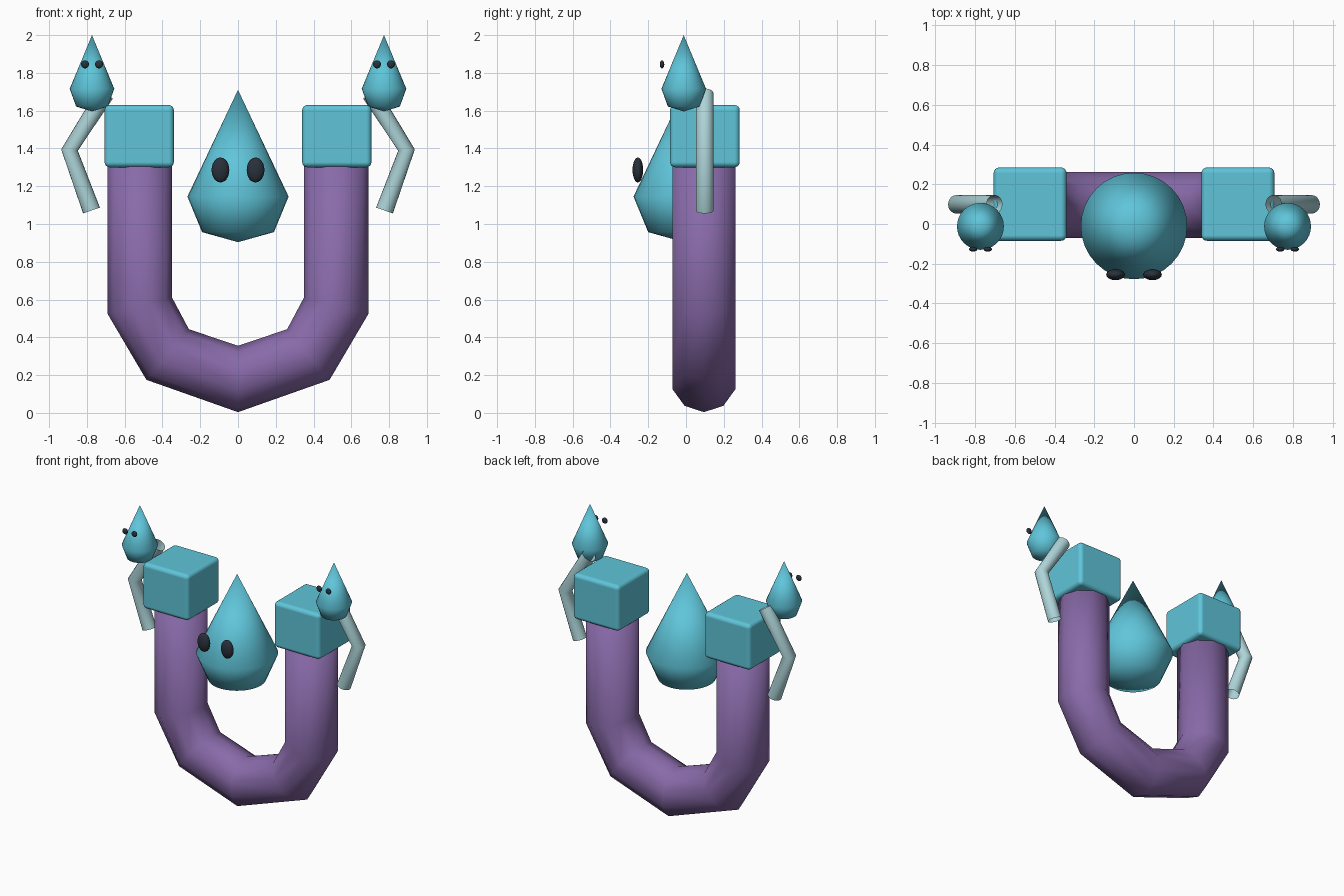
import bpy, bmesh, math
from mathutils import Vector

if "Cube" in bpy.data.objects:
    bpy.data.objects.remove(bpy.data.objects["Cube"])


def material(name, rgb):
    m = bpy.data.materials.new(name)
    m.diffuse_color = (*rgb, 1)
    m.use_nodes = True
    m.node_tree.nodes["Principled BSDF"].inputs["Base Color"].default_value = m.diffuse_color
    return m


TEAL = material("teal", (0.115, 0.56, 0.70))
PURPLE = material("purple", (0.25, 0.145, 0.40))
PALE = material("pale_teal", (0.42, 0.66, 0.69))
DARK = material("dark_slate", (0.022, 0.03, 0.042))


def finish(name, bm, mat, loc=(0, 0, 0)):
    bmesh.ops.recalc_face_normals(bm, faces=bm.faces[:])
    for f in bm.faces:
        f.smooth = True
    me = bpy.data.meshes.new(name)
    bm.to_mesh(me)
    bm.free()
    me.materials.append(mat)
    ob = bpy.data.objects.new(name, me)
    ob.location = loc
    bpy.context.collection.objects.link(ob)
    return ob


def loft(rings, cap=False):
    """Skin a list of vertex rings; a ring of one point closes to a tip."""
    bm = bmesh.new()
    loops = [[bm.verts.new(p) for p in r] for r in rings]
    for a, b in zip(loops, loops[1:]):
        n = max(len(a), len(b))
        for i in range(n):
            j = (i + 1) % n
            if len(a) == 1:
                bm.faces.new((a[0], b[i], b[j]))
            elif len(b) == 1:
                bm.faces.new((a[i], a[j], b[0]))
            else:
                bm.faces.new((a[i], a[j], b[j], b[i]))
    if cap:
        bm.faces.new(loops[0])
        bm.faces.new(loops[-1])
    return bm


def mitre_ring(outer, inner, y, ry, n):
    """Elliptical ring spanning two (x, z) outline points."""
    o, i = Vector(outer), Vector(inner)
    c, h = (o + i) / 2, (o - i) / 2
    ring = []
    for k in range(n):
        a = math.tau * k / n
        p = c + h * math.cos(a)
        ring.append((p.x, y + ry * math.sin(a), p.y))
    return ring


def drop(name, loc, profile):
    rings = []
    for r, z in profile:
        if r == 0:
            rings.append([(0, 0, z)])
        else:
            rings.append([(r * math.cos(math.tau * k / 32),
                           r * math.sin(math.tau * k / 32), z) for k in range(32)])
    return finish(name, loft(rings), TEAL, loc)


def eye(name, loc, size):
    bm = bmesh.new()
    bmesh.ops.create_uvsphere(bm, u_segments=20, v_segments=12, radius=1)
    bmesh.ops.scale(bm, vec=size, verts=bm.verts[:])
    return finish(name, bm, DARK, loc)


# U-shaped body: paired outer / inner outline points, mirrored
half = [((-0.691, 1.40), (-0.349, 1.40)), ((-0.691, 0.525), (-0.349, 0.61)),
        ((-0.485, 0.175), (-0.26, 0.443))]
full = half + [((0, 0.004), (0, 0.355))]
full += [((-o[0], o[1]), (-i[0], i[1])) for o, i in reversed(half)]
finish("u_body", loft([mitre_ring(o, i, 0.095, 0.175, 10) for o, i in full], True), PURPLE)

# Central drop head with oval eyes
drop("large_drop", (0, -0.01, 0),
     [(0, 1.71), (0.268, 1.145), (0.19, 0.957), (0, 0.904)])

for s, side in ((-1, "left"), (1, "right")):
    eye(f"large_eye_{side}", (s * 0.093, -0.255, 1.286), (0.047, 0.028, 0.066))

    # Rounded block on the end of each leg
    bm = bmesh.new()
    bmesh.ops.create_cube(bm, size=1)
    bmesh.ops.scale(bm, vec=(0.367, 0.369, 0.33), verts=bm.verts[:])
    block = finish(f"end_block_{side}", bm, TEAL, (s * 0.523, 0.1, 1.465))
    bev = block.modifiers.new("rounding", 'BEVEL')
    bev.width = 0.028
    bev.segments = 4
    bev.harden_normals = True

    # Small drop with round eyes
    drop(f"small_drop_{side}", (s * 0.773, -0.012, 0),
         [(0, 2.0), (0.118, 1.716), (0.084, 1.622), (0, 1.596)])
    for e, which in ((-1, "a"), (1, "b")):
        eye(f"small_eye_{side}_{which}", (s * 0.773 + e * 0.037, -0.127, 1.845),
            (0.021, 0.012, 0.021))

    # Bent open-ended arm
    bends = [((0.742, 1.717), (0.662, 1.665)), ((0.936, 1.395), (0.848, 1.388)),
             ((0.820, 1.056), (0.731, 1.087))]
    rings = [mitre_ring((s * o[0], o[1]), (s * i[0], i[1]), 0.099, 0.047, 20)
             for o, i in bends]
    finish(f"arm_{side}", loft(rings), PALE)
